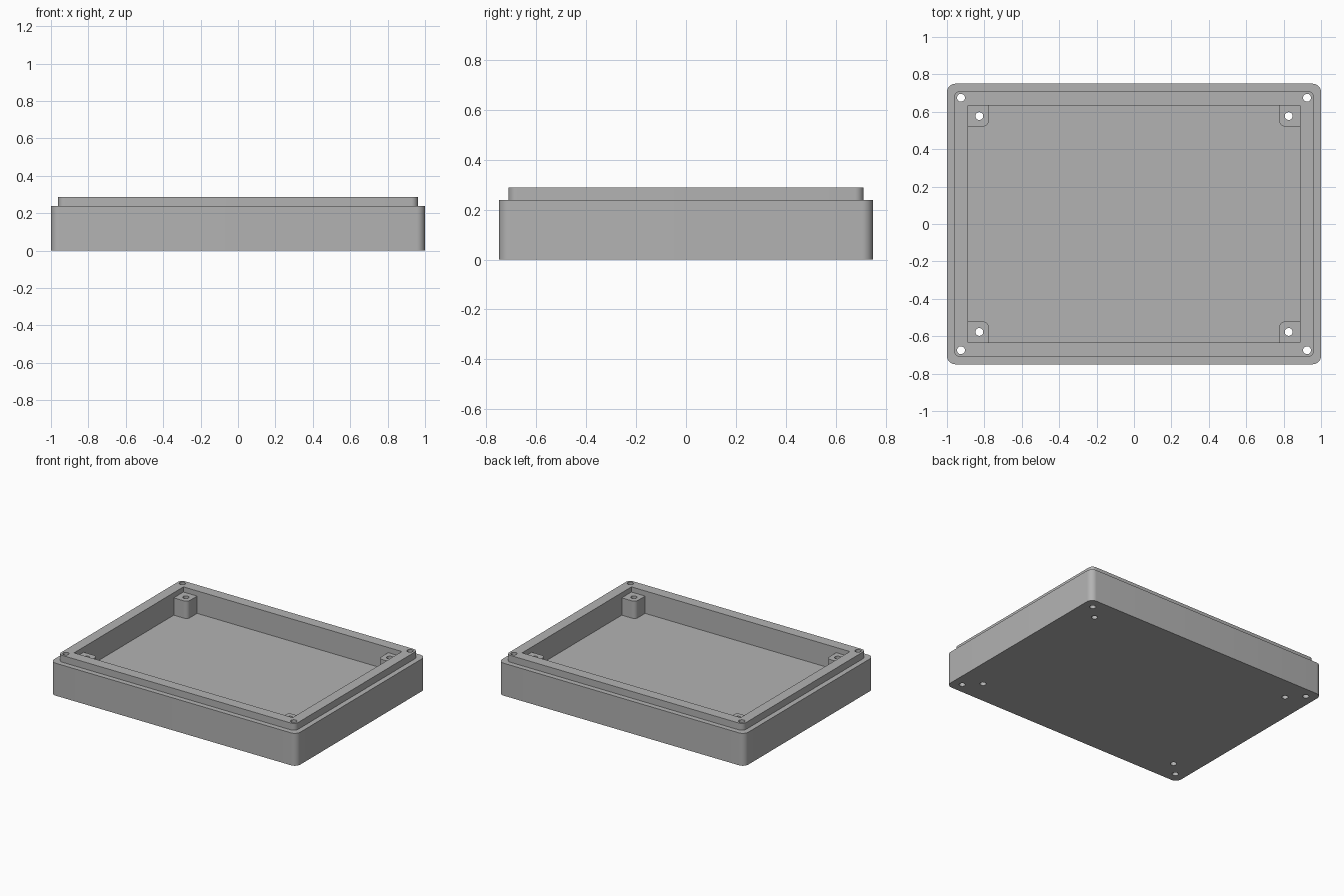
import bpy
import bmesh
import math

if "Cube" in bpy.data.objects:
    bpy.data.objects.remove(bpy.data.objects["Cube"], do_unlink=True)

BODY_TOP, RIM_TOP, FLOOR, POST_TOP = 0.238, 0.288, 0.123, 0.25
CAVITY_X, CAVITY_Y = 0.887, 0.634
CORNERS = [(sx, sy) for sx in (-1, 1) for sy in (-1, 1)]

grey = bpy.data.materials.new("grey_plastic")
grey.use_nodes = True
colour = (0.45, 0.45, 0.45, 1)
grey.diffuse_color = colour
grey.node_tree.nodes["Principled BSDF"].inputs["Base Color"].default_value = colour


def make_object(name, bm):
    mesh = bpy.data.meshes.new(name)
    bmesh.ops.recalc_face_normals(bm, faces=bm.faces)
    bm.to_mesh(mesh)
    bm.free()
    mesh.materials.append(grey)
    obj = bpy.data.objects.new(name, mesh)
    bpy.context.collection.objects.link(obj)
    return obj


def block(name, low, high, radius=0.0, rounded=lambda co: True):
    """Box between two corners with chosen vertical edges rounded."""
    bm = bmesh.new()
    bmesh.ops.create_cube(bm, size=1)
    for v in bm.verts:
        v.co = [a + (c + 0.5) * (b - a) for c, a, b in zip(v.co, low, high)]
    if radius:
        edges = [e for e in bm.edges
                 if abs(e.verts[0].co.z - e.verts[1].co.z) > 0.001
                 and rounded(e.verts[0].co)]
        bmesh.ops.bevel(bm, geom=edges, offset=radius, segments=8,
                        profile=0.5, affect='EDGES')
    return make_object(name, bm)


def centred_block(name, x, y, z0, z1, radius=0.0):
    return block(name, (-x, -y, z0), (x, y, z1), radius)


def drill(name, x, y, radius=0.021):
    bm = bmesh.new()
    bmesh.ops.create_cone(bm, cap_ends=True, segments=32, radius1=radius,
                          radius2=radius, depth=1)
    bmesh.ops.translate(bm, verts=bm.verts, vec=(x, y, 0.15))
    return make_object(name, bm)


def combine(target, tool, operation):
    mod = target.modifiers.new(operation.lower(), 'BOOLEAN')
    mod.operation = operation
    mod.solver = 'EXACT'
    mod.object = tool
    bpy.context.view_layer.objects.active = target
    bpy.ops.object.modifier_apply(modifier=mod.name)
    bpy.data.objects.remove(tool, do_unlink=True)


# Outer body with the stepped rim and the open cavity
tray = centred_block("enclosure_tray", 1, 0.75, 0, BODY_TOP, 0.045)
combine(tray, centred_block("rim", 0.962, 0.712, 0.15, RIM_TOP, 0.035), 'UNION')
combine(tray, centred_block("cavity", CAVITY_X, CAVITY_Y, FLOOR, 0.5), 'DIFFERENCE')

# Corner posts, rounded on the edge facing the middle
for sx, sy in CORNERS:
    xs = sorted((sx * 0.776, sx * (CAVITY_X + 0.02)))
    ys = sorted((sy * 0.522, sy * (CAVITY_Y + 0.02)))
    post = block("post", (xs[0], ys[0], FLOOR - 0.03), (xs[1], ys[1], POST_TOP), 0.03,
                 lambda co: abs(co.x) < 0.8 and abs(co.y) < 0.55)
    combine(tray, post, 'UNION')

# Screw holes right through the rim and the posts
for sx, sy in CORNERS:
    for x, y in ((0.925, 0.675), (0.827, 0.577)):
        combine(tray, drill("screw_hole", sx * x, sy * y), 'DIFFERENCE')

# Smooth the rounded corners and hole walls, keep the edges crisp
bpy.ops.object.select_all(action='DESELECT')
tray.select_set(True)
bpy.context.view_layer.objects.active = tray
bpy.ops.object.shade_smooth_by_angle(angle=math.radians(30))
